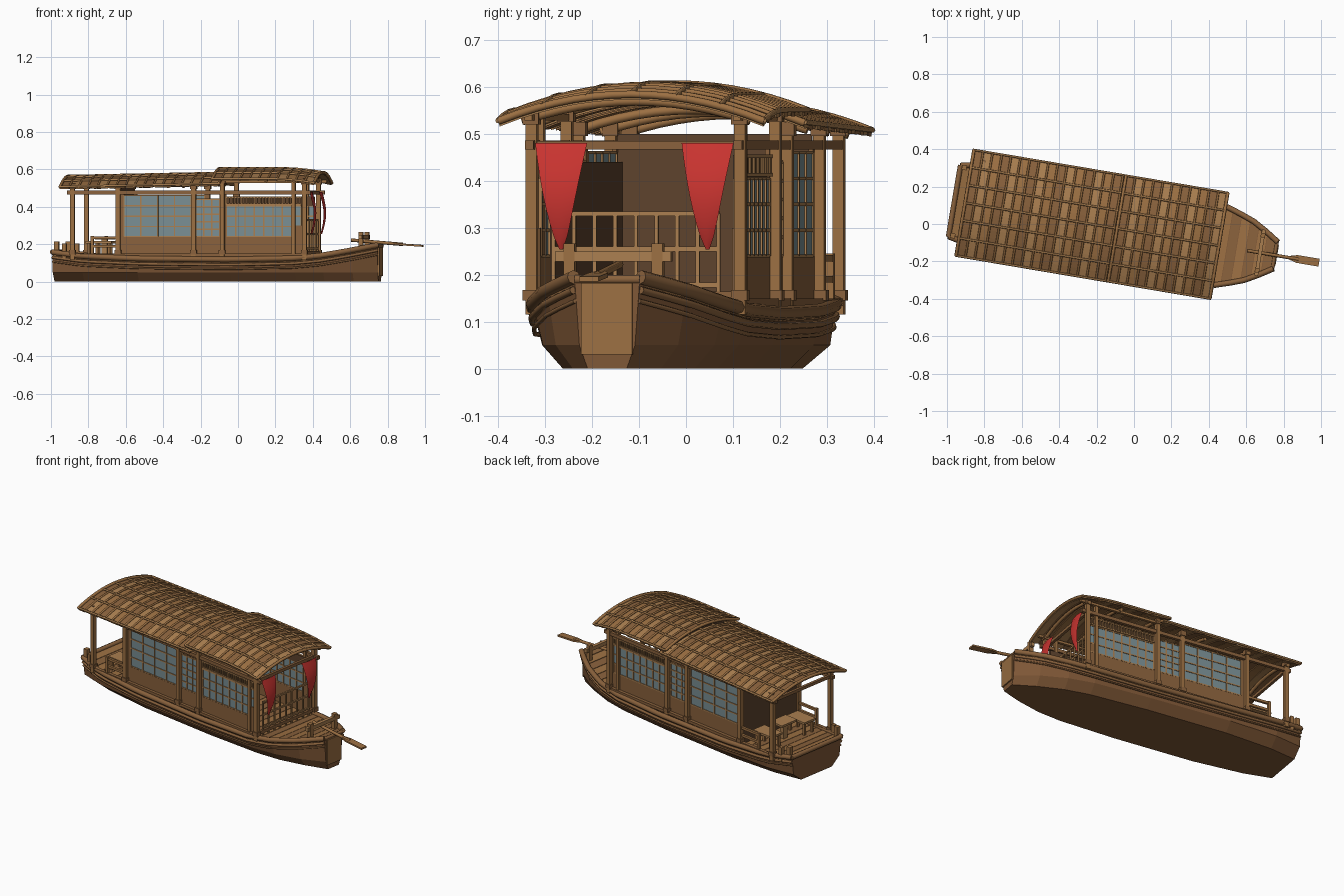
import bpy, bmesh, math, random
from mathutils import Vector, Matrix

if "Cube" in bpy.data.objects:
    bpy.data.objects.remove(bpy.data.objects["Cube"])

random.seed(4)
# boat is built along x, then turned and shifted as one
PLACE = Matrix.Rotation(math.radians(-9.6), 4, 'Z') @ Matrix.Translation((0, -0.039, 0))
COL = {'wood': (.33, .16, .055, 1), 'light': (.40, .21, .08, 1), 'plank': (.25, .12, .045, 1),
       'hull': (.21, .095, .037, 1), 'dark': (.11, .055, .026, 1),
       'glass': (.19, .27, .29, 1), 'red': (.60, .035, .03, 1)}
MATS = {}
for k, c in COL.items():
    MATS[k] = bpy.data.materials.new(k)
    MATS[k].diffuse_color = c
PARTS = {}


def part(name, mat):
    if name not in PARTS:
        PARTS[name] = (bmesh.new(), mat)
    return PARTS[name][0]


def loft(name, mat, rings):
    """Skin closed rings of equal point count and cap both ends."""
    bm = part(name, mat)
    vs = [[bm.verts.new(p) for p in r] for r in rings]
    n = len(vs[0])
    for a, b in zip(vs, vs[1:]):
        for i in range(n):
            bm.faces.new((a[i], a[(i + 1) % n], b[(i + 1) % n], b[i]))
    bm.faces.new(vs[0][::-1])
    bm.faces.new(vs[-1])


def box(name, mat, x0, x1, y0, y1, z0, z1):
    loft(name, mat, [[(x, y0, z0), (x, y1, z0), (x, y1, z1), (x, y0, z1)] for x in (x0, x1)])


def cbox(name, mat, x, y, w, z0, z1):
    box(name, mat, x - w / 2, x + w / 2, y - w / 2, y + w / 2, z0, z1)


def tube(name, mat, pts, r, sides=8):
    pts = [Vector(p) for p in pts]
    rings = []
    for i, p in enumerate(pts):
        t = (pts[min(i + 1, len(pts) - 1)] - pts[max(i - 1, 0)]).normalized()
        side = t.cross(Vector((0, 0, 1))).normalized()
        up = side.cross(t)
        rings.append([p + r * (math.cos(a) * side + math.sin(a) * up)
                      for a in [2 * math.pi * k / sides for k in range(sides)]])
    loft(name, mat, rings)


# hull stations: x, half width at top / chine / bottom, sheer height
ST = [(-.968, .190, .180, .120, .150), (-.80, .226, .215, .155, .128), (-.5, .240, .230, .180, .115),
      (0, .240, .226, .180, .110), (.35, .230, .212, .165, .117), (.5, .205, .185, .142, .132),
      (.65, .150, .132, .095, .160), (.775, .070, .060, .042, .187)]


def hull_at(x):
    for a, b in zip(ST, ST[1:]):
        if x <= b[0]:
            t = (x - a[0]) / (b[0] - a[0])
            return [p + (q - p) * t for p, q in zip(a, b)]
    return ST[-1]


loft('hull', 'hull', [[(x, -t, z), (x, -c, .05), (x, -b, 0), (x, b, 0), (x, c, .05), (x, t, z)]
                      for x, t, c, b, z in ST])
box('bow_board', 'wood', .77, .783, -.055, .055, .03, .182)

# deck planks across the hull
N = 34
for i in range(N):
    xs = [-.955 + 1.72 * (i + d) / N for d in (0, .94)]
    rings = []
    for x in xs:
        _, t, _, _, z = hull_at(x)
        rings.append([(x, -t, z - .01), (x, t, z - .01), (x, t, z + .008), (x, -t, z + .008)])
    loft('deck_planks_' + str(i % 2), ('wood', 'plank')[i % 2], rings)

# gunwale and rubbing strakes
for s in (1, -1):
    for out, dz, r, m in ((.002, .008, .015, 'plank'), (.003, -.02, .008, 'wood'), (-.001, -.043, .005, 'hull')):
        tube('hull_rails', m, [(x, s * (t + out), z + dz) for x, t, _, _, z in
                               [hull_at(-.968 + 1.743 * k / 24) for k in range(25)]], r)
tube('stern_rail', 'plank', [(-.967, -.195, .158), (-.967, .195, .158)], .014)
tube('bow_rail', 'plank', [(.77, -.07, .19), (.77, .07, .19)], .01)

# roofs: front one sits higher than the rear one
HALF = .287


def roof_z(x, y, front):
    arch = 1 - (y / HALF) ** 2
    if front:
        return .543 + .057 * arch - .022 * max(0, (x - .22) / .247) ** 2
    return .517 + .058 * arch - .017 * (-.05 - x) / .86


YS = [-HALF + 2 * HALF * k / 14 for k in range(15)]
for front, x0, x1, n in ((False, -.91, -.05, 17), (True, -.085, .467, 11)):
    tag = 'front_roof' if front else 'rear_roof'
    step = (x1 - x0) / n
    for i in range(n):
        a, b = x0 + i * step, x0 + (i + .95) * step
        lift = random.choice((0, .003))
        trim = random.uniform(0, .012)
        loft(f'{tag}_planks_{i % 3}', ('plank', 'light', 'wood')[i % 3],
             [[(a, y * (1 - trim), roof_z(a, y, front) + lift - .006), (b, y * (1 - trim), roof_z(b, y, front) - .006),
               (b, y * (1 - trim), roof_z(b, y, front) + .002), (a, y * (1 - trim), roof_z(a, y, front) + lift + .002)]
              for y in YS])
    for i in range(n + 1):
        x = x0 + i * step
        tube(tag + '_ribs', 'wood', [(x, y, roof_z(x, y, front) + .006) for y in YS],
             .009 if i in (0, n) else .006, 6)
    for y in [HALF * k / 3 for k in range(-3, 4)]:
        tube(tag + '_battens', 'light', [(x, y, roof_z(x, y, front) + .008) for x in
                                         [x0 - .005 + (x1 - x0 + .01) * k / 8 for k in range(9)]], .006, 6)
    # arched beams beneath the roof
    for x in ((.405, .2, -.04) if front else (-.853, -.6, -.33)):
        tube(tag + '_arches', 'wood', [(x, y, roof_z(x, y, front) - .018) for y in YS[1:-1]], .010)
# short gable filling the step between roofs
loft('roof_step', 'dark', [[(x, y, roof_z(-.08, y, False)), (x, y, roof_z(-.08, y, True)),
                            (x + .006, y, roof_z(-.08, y, True)), (x + .006, y, roof_z(-.08, y, False))]
                           for x in (-.07,) for y in YS[2:-2]])


def window(name, x0, x1, z0, z1, cols, rows, s, bar=.007):
    y = s * .212
    box(name + '_glass', 'glass', x0, x1, y - .002, y + .002, z0, z1)
    for i in range(cols + 1):
        x = x0 + (x1 - x0) * i / cols
        box(name + '_lattice', 'light', x - bar / 2, x + bar / 2, y - .006, y + .006, z0, z1)
    for j in range(rows + 1):
        z = z0 + (z1 - z0) * j / rows
        box(name + '_lattice', 'light', x0, x1, y - .005, y + .005, z - bar / 2, z + bar / 2)


for s in (1, -1):
    # posts with foot and head blocks
    for x, top in ((-.853, .525), (-.605, .525), (-.195, .525), (-.04, .555), (.405, .55)):
        cbox('posts', 'wood', x, s * .225, .024, .115, top)
        cbox('post_blocks', 'plank', x, s * .225, .034, .145, .168)
        cbox('post_blocks', 'plank', x, s * .225, .034, top - .03, top)
    cbox('posts', 'wood', .345, s * .218, .02, .12, .54)
    # sill and head beams
    box('side_sills', 'plank', -.86, .42, s * .225 - .01, s * .225 + .01, .134, .15)
    box('side_head_beams', 'plank', -.88, .44, s * .225 - .009, s * .225 + .009, .466, .486)
    box('front_plate', 'wood', -.08, .45, s * .225 - .008, s * .225 + .008, .528, .542)
    # cabin side walls
    y0, y1 = s * .212 - .006, s * .212 + .004
    box('lower_walls', 'plank', -.605, .4, y0, y1, .12, .238)
    box('wall_stiles', 'plank', -.605, -.575, y0, y1, .238, .47)
    box('wall_stiles', 'plank', -.21, -.186, y0, y1, .238, .47)
    box('wall_stiles', 'plank', -.056, -.02, y0, y1, .238, .47)
    box('wall_stiles', 'plank', .345, .4, y0, y1, .238, .30)
    window('rear_window', -.575, -.21, .24, .46, 4, 4, s)
    window('middle_window', -.186, -.056, .24, .44, 3, 5, s)
    window('front_window', -.02, .385, .24, .405, 8, 3, s)
    # slatted vent above the front window
    box('vent_back', 'dark', -.02, .385, s * .208 - .002, s * .208 + .002, .405, .455)
    for z in (.413, .452):
        box('vent_slats', 'light', -.02, .385, s * .216 - .006, s * .216 + .006, z - .004, z + .004)
    for i in range(25):
        x = -.02 + .405 * i / 24
        box('vent_slats', 'light', x - .003, x + .003, s * .216 - .004, s * .216 + .004, .413, .452)
    # rear deck side rails
    for z in (.19, .235):
        box('rear_side_rails', 'wood', -.75, -.605, s * .225 - .007, s * .225 + .007, z - .007, z + .007)
    cbox('rear_side_rails', 'wood', -.745, s * .225, .016, .13, .245)
    # mooring bitts at the stern
    cbox('stern_bitts', 'wood', -.945, s * .185, .026, .12, .215)
    cbox('stern_bitts', 'wood', -.90, s * .205, .022, .12, .205)
    # oar rest posts at the bow
    cbox('bow_bitts', 'wood', .69, s * .095, .024, .14, .266)
    # tapering banner that bellies forward
    bm = part('banners', 'red')
    rows = []
    for k in range(9):
        t = k / 8
        w = .052 * (1 - t) ** .75 + .004
        x = .428 + .022 * math.sin(math.pi * t)
        rows.append([bm.verts.new((x + d * .008, s * .158 + d * .0 + e * w, .48 - .226 * t))
                     for d, e in ((0, -1), (1, 0), (0, 1))])
    for a, b in zip(rows, rows[1:]):
        for i in (0, 1):
            bm.faces.new((a[i], a[i + 1], b[i + 1], b[i]))

# inner lining of the near wall, rear bulkhead and cross beams
box('wall_lining', 'dark', -.6, .3, -.204, -.198, .12, .44)
box('rear_bulkhead', 'dark', -.606, -.594, -.21, .21, .12, .50)
for x, z in ((-.853, .476), (-.605, .476), (.405, .476), (.405, .155)):
    box('cross_beams', 'plank', x - .008, x + .008, -.225, .225, z - .009, z + .009)

# front fence
for z in (.178, .255, .33):
    box('front_fence', 'light', .402, .412, -.18, .18, z - .005, z + .005)
for i in range(9):
    y = -.178 + .356 * i / 8
    box('front_fence', 'light', .403, .411, y - .004, y + .004, .13, .33)

# rear deck bench and table
for y in (-.13, .13):
    box('rear_bench', 'light', -.79, -.65, y - .045, y + .045, .205, .217)
    for x in (-.775, -.665):
        for d in (-.03, .03):
            cbox('rear_bench_legs', 'wood', x, y + d, .014, .12, .205)
box('rear_table', 'light', -.76, -.67, -.06, .06, .225, .237)
cbox('rear_table', 'wood', -.715, 0, .03, .12, .226)

# bow crossbar and steering oar
box('bow_crossbar', 'light', .68, .70, -.125, .125, .228, .25)
tube('oar_shaft', 'wood', [(.62, 0, .222), (.90, 0, .199)], .009)
loft('oar_blade', 'wood', [[(x, -w, z - .005), (x, w, z - .005), (x, w, z + .005), (x, -w, z + .005)]
                           for x, w, z in ((.85, .010, .203), (.89, .021, .199), (1.01, .021, .191))])

# finish: recalculate normals, assign colours, place in world
for name, (bm, mat) in PARTS.items():
    bmesh.ops.recalc_face_normals(bm, faces=bm.faces)
    if any(k in name for k in ('rail', 'ribs', 'battens', 'arches', 'shaft', 'banner')):
        for f in bm.faces:
            f.smooth = len(f.verts) == 4 and 'side_rails' not in name
    me = bpy.data.meshes.new(name)
    bm.to_mesh(me)
    bm.free()
    me.transform(PLACE)
    me.materials.append(MATS[mat])
    bpy.context.collection.objects.link(bpy.data.objects.new(name, me))

for m in bpy.data.materials:
    if m.users and not m.is_grease_pencil:
        m.use_nodes = True
        m.node_tree.nodes["Principled BSDF"].inputs["Base Color"].default_value = m.diffuse_color
